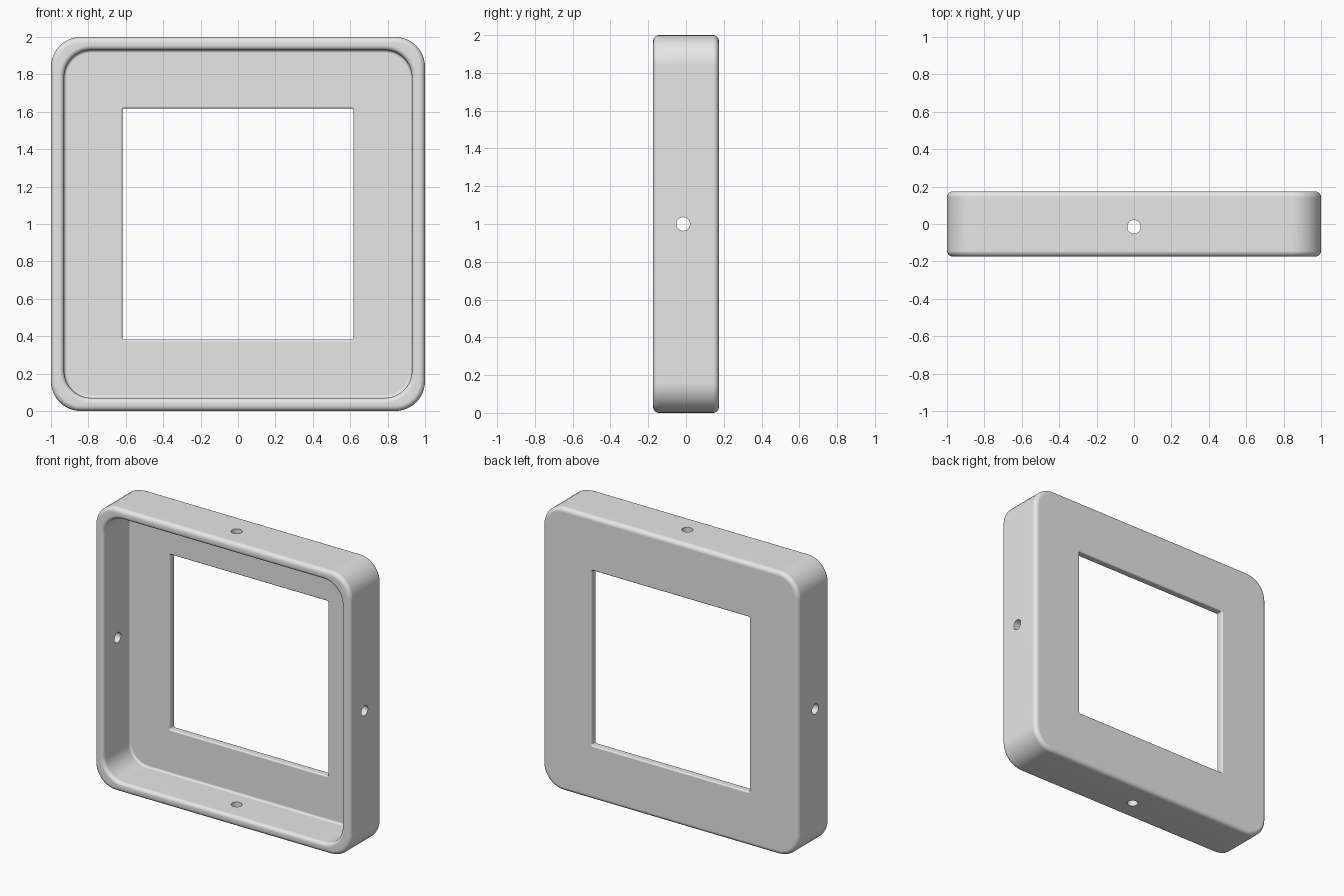
import bpy
import bmesh
from math import sin, cos, radians, pi
from mathutils import Matrix, Vector

cube = bpy.data.objects.get("Cube")
if cube:
    bpy.data.objects.remove(cube, do_unlink=True)

HALF_DEPTH = 0.174
WALL = 0.93        # half width of the cavity
FLOOR = 0.12       # depth of the cavity floor
WINDOW = 0.618     # half width of the window
HOLE_Y = -0.015


def material(name, colour):
    mat = bpy.data.materials.new(name)
    mat.use_nodes = True
    mat.diffuse_color = colour
    mat.node_tree.nodes["Principled BSDF"].inputs["Base Color"].default_value = colour
    return mat


def arc(h, y, rad, start, end, corner, base, steps=5):
    """Rounded profile edge as (half size, corner radius, y) rings."""
    rings = []
    for i in range(steps + 1):
        a = radians(start + (end - start) * i / steps)
        size = h + rad * cos(a)
        rings.append((size, corner + size - base, y + rad * sin(a)))
    return rings


def rounded_square(bm, half, radius, y, steps=10):
    verts = []
    for q in range(4):
        for i in range(steps + 1):
            a = pi / 2 * (q + i / steps)
            mid = pi / 2 * q + pi / 4
            cx = (half - radius) * (1 if cos(mid) > 0 else -1)
            cz = (half - radius) * (1 if sin(mid) > 0 else -1)
            verts.append(bm.verts.new((cx + radius * cos(a), y, 1 + cz + radius * sin(a))))
    return verts


# Frame: closed cross-section swept through rounded squares
D = HALF_DEPTH
profile = (
    arc(0.97, -D + 0.03, 0.03, 0, -90, 0.16, 1)
    + arc(WALL + 0.025, -D + 0.025, 0.025, -90, -180, 0.145, WALL)
    + arc(WALL - 0.015, FLOOR - 0.015, 0.015, 0, 90, 0.145, WALL)
    + arc(WINDOW + 0.01, FLOOR + 0.01, 0.01, -90, -180, 0.01, WINDOW)
    + arc(WINDOW + 0.01, D - 0.01, 0.01, 180, 90, 0.01, WINDOW)
    + arc(0.97, D - 0.03, 0.03, 90, 0, 0.16, 1)
)
bm = bmesh.new()
rings = [rounded_square(bm, *p) for p in profile]
for a, b in zip(rings, rings[1:] + rings[:1]):
    for i in range(len(a)):
        j = (i + 1) % len(a)
        bm.faces.new((a[i], a[j], b[j], b[i]))
bmesh.ops.recalc_face_normals(bm, faces=bm.faces)
mesh = bpy.data.meshes.new("frame")
bm.to_mesh(mesh)
bm.free()
frame = bpy.data.objects.new("frame", mesh)
bpy.context.collection.objects.link(frame)
mesh.materials.append(material("plain grey", (0.8, 0.8, 0.8, 1)))

# Screw holes through the middle of each wall
bpy.context.view_layer.objects.active = frame
for name, axis, angle in (("side_hole_cutter", "Y", 90), ("top_hole_cutter", "X", 0)):
    bm = bmesh.new()
    bmesh.ops.create_cone(
        bm, cap_ends=True, segments=32, radius1=0.036, radius2=0.036, depth=3,
        matrix=Matrix.Translation(Vector((0, HOLE_Y, 1))) @ Matrix.Rotation(radians(angle), 4, axis))
    cutter_mesh = bpy.data.meshes.new(name)
    bm.to_mesh(cutter_mesh)
    bm.free()
    cutter = bpy.data.objects.new(name, cutter_mesh)
    cutter.hide_render = True
    bpy.context.collection.objects.link(cutter)
    cut = frame.modifiers.new(name, "BOOLEAN")
    cut.operation = "DIFFERENCE"
    cut.solver = "EXACT"
    cut.object = cutter
    bpy.ops.object.modifier_apply(modifier=name)
    bpy.data.objects.remove(cutter, do_unlink=True)

# Smooth rounded edges, flat faces
bpy.ops.object.select_all(action="DESELECT")
frame.select_set(True)
bpy.ops.object.shade_smooth_by_angle(angle=radians(35))
normals = frame.modifiers.new("flat_faces", "WEIGHTED_NORMAL")
normals.keep_sharp = True
